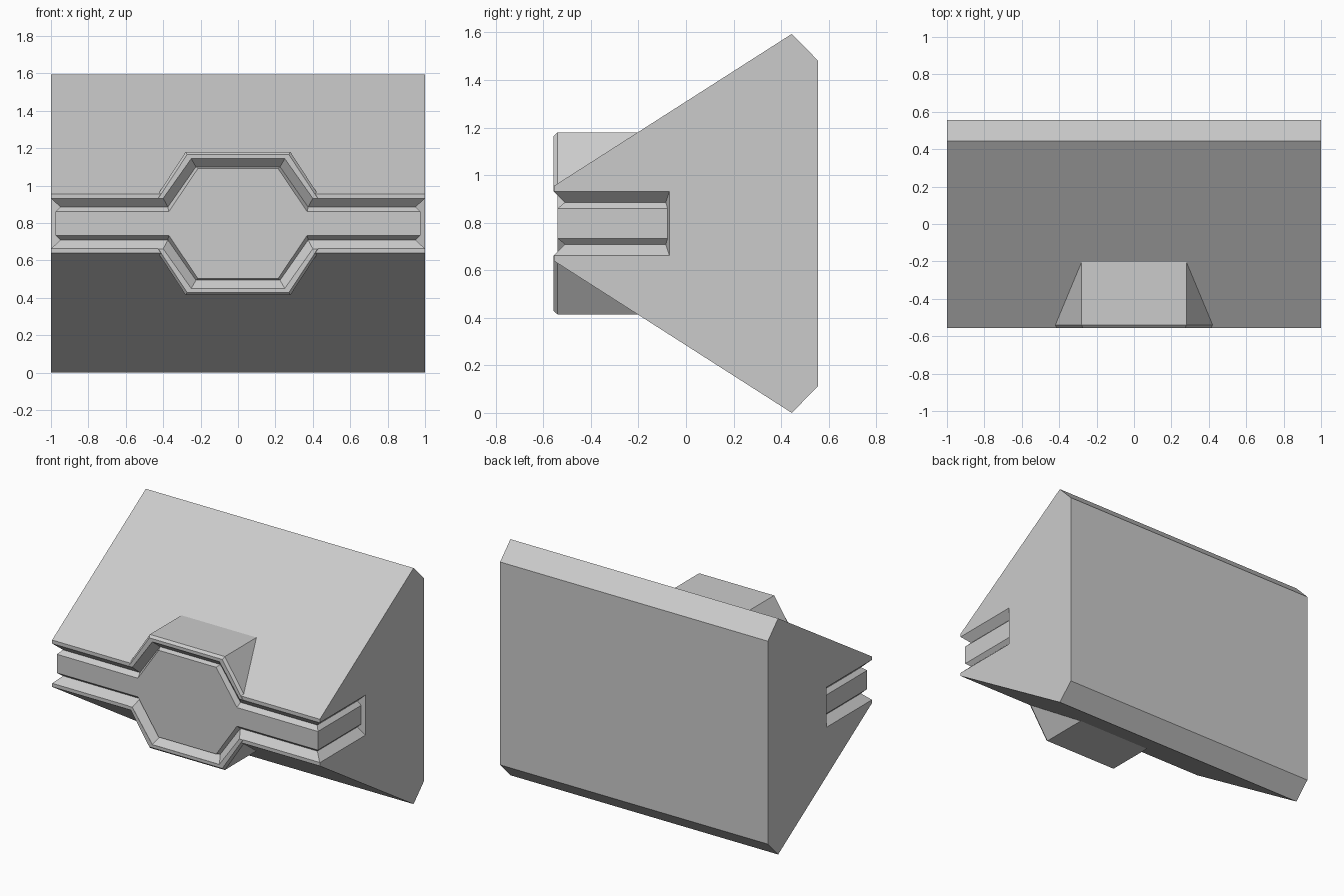
import bpy, bmesh

if "Cube" in bpy.data.objects:
    bpy.data.objects.remove(bpy.data.objects["Cube"])

ZC = 0.797  # mid height, the shape mirrors above and below it


def loft(name, loops):
    """Solid through a row of equal-length point loops, capped at both ends."""
    bm = bmesh.new()
    rows = [[bm.verts.new(p) for p in loop] for loop in loops]
    n = len(rows[0])
    for a, b in zip(rows, rows[1:]):
        for i in range(n):
            j = (i + 1) % n
            bm.faces.new((a[i], a[j], b[j], b[i]))
    bm.faces.new(rows[0])
    bm.faces.new(rows[-1][::-1])
    bmesh.ops.recalc_face_normals(bm, faces=bm.faces)
    mesh = bpy.data.meshes.new(name)
    bm.to_mesh(mesh)
    bm.free()
    ob = bpy.data.objects.new(name, mesh)
    bpy.context.collection.objects.link(ob)
    return ob


def combine(target, other, operation):
    """Apply a boolean and discard the helper."""
    mod = target.modifiers.new(operation, 'BOOLEAN')
    mod.operation, mod.object, mod.solver = operation, other, 'EXACT'
    bpy.context.view_layer.objects.active = target
    bpy.ops.object.modifier_apply(modifier=mod.name)
    bpy.data.objects.remove(other)


def mirrored(top, y):
    """Close an upper outline (x, height above middle) with its mirror image."""
    return [(x, y, ZC + h) for x, h in top] + [(x, y, ZC - h) for x, h in reversed(top)]


def band(y, xt, ht, xs, hs, w=1.05):
    """Strip outline with a hexagon in the middle."""
    return mirrored([(-w, hs), (-xs, hs), (-xt, ht), (xt, ht), (xs, hs), (w, hs)], y)


def boss_loop(y, d):
    """Hexagon outline, inset by d."""
    a = [(-0.53 + d, 0), (-0.28 + d / 2, 0.383 - d), (0.28 - d / 2, 0.383 - d), (0.53 - d, 0)]
    return [(x, y, ZC + h) for x, h in a] + [(x, y, ZC - h) for x, h in a[2:0:-1]]


# wedge body
profile = [(-0.555, 0.158), (0.445, 0.797), (0.555, 0.685)]
profile = [(y, ZC + h) for y, h in profile] + [(y, ZC - h) for y, h in reversed(profile)]
body = loft("wedge_body", [[(x, y, z) for y, z in profile] for x in (-1, 1)])

# hexagonal boss
combine(body, loft("boss", [boss_loop(-0.557, 0.015), boss_loop(-0.54, 0), boss_loop(0.1, 0)]), 'UNION')

# front groove
outer, inner = (0.25, 0.347, 0.40, 0.135), (0.225, 0.303, 0.375, 0.088)
combine(body, loft("front_groove", [band(-0.62, *outer), band(-0.556, *outer), band(-0.51, *inner)]), 'DIFFERENCE')

# side grooves
for s in (-1, 1):
    loops = []
    for x, h, back in ((1.06, 0.135, -0.07), (1.0, 0.135, -0.07), (0.95, 0.088, -0.085)):
        loops.append([(s * x, y, ZC + z) for y, z in ((-0.65, -h), (back, -h), (back, h), (-0.65, h))])
    combine(body, loft("side_groove", loops), 'DIFFERENCE')

# raised strip wrapping round the front and ends
strip = []
for h, x, y in ((-0.088, 0.95, -0.51), (-0.063, 0.975, -0.54), (0.063, 0.975, -0.54), (0.088, 0.95, -0.51)):
    strip.append([(-x, y, ZC + h), (x, y, ZC + h), (x, -0.078, ZC + h), (-x, -0.078, ZC + h)])
combine(body, loft("strip", strip), 'UNION')

# raised hexagon panel on the front
hexagon = [mirrored([(-xs, hs), (-xt, ht), (xt, ht), (xs, hs)], y) for y, xt, ht, xs, hs in
           ((-0.54, 0.215, 0.293, 0.37, 0.063), (-0.51, 0.225, 0.303, 0.375, 0.088),
            (-0.45, 0.225, 0.303, 0.375, 0.088))]
combine(body, loft("hexagon_panel", hexagon), 'UNION')
